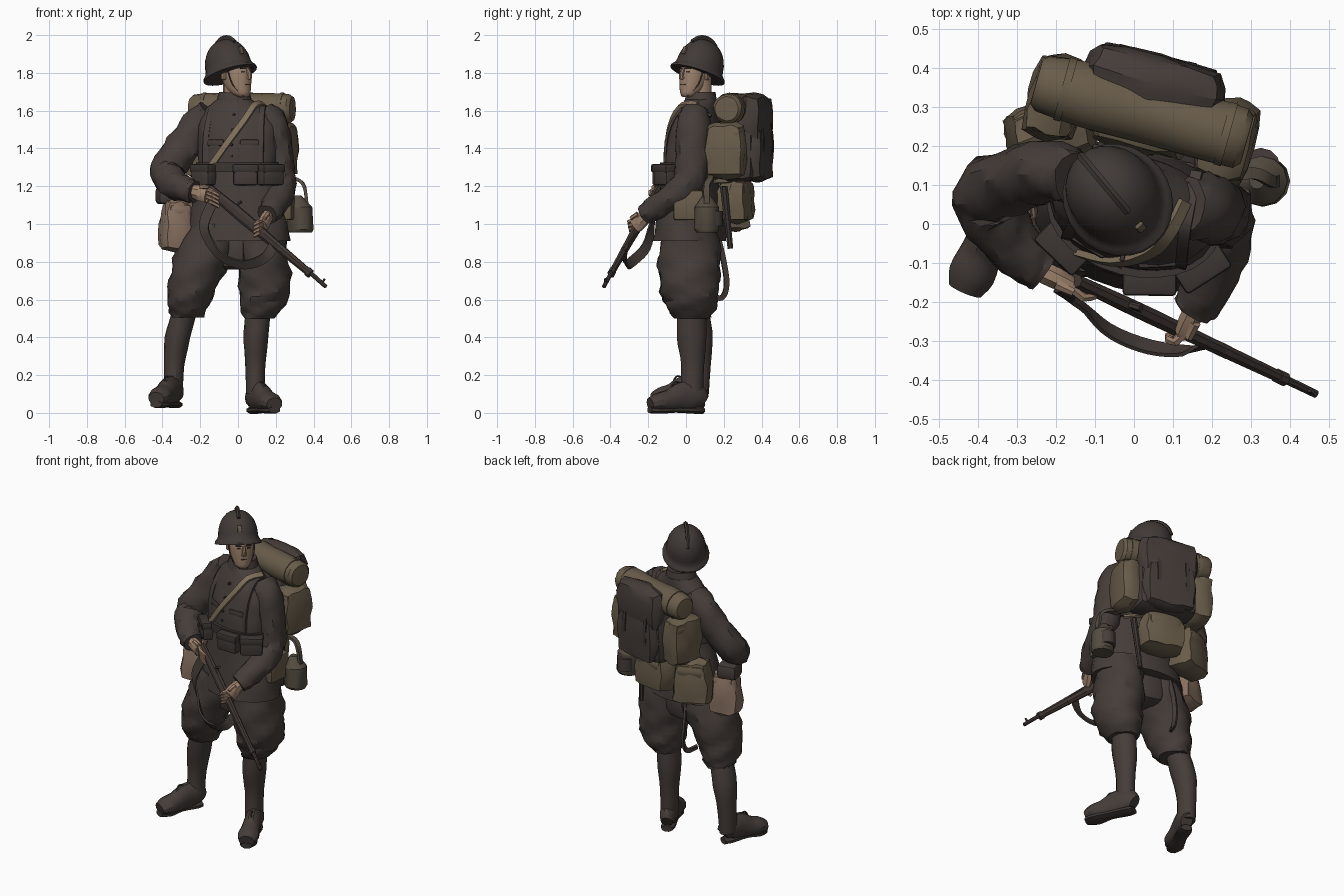
import bpy, bmesh, math, random
from mathutils import Vector as V, Matrix as M
random.seed(4)

def mat(name, r, g, b):
    m = bpy.data.materials.new(name)
    m.diffuse_color = (r, g, b, 1)
    return m

CLOTH = mat("dark_wool", .060, .046, .041)
STEEL = mat("helmet_steel", .053, .042, .038)
KHAKI = mat("khaki_canvas", .142, .109, .069)
TAN = mat("tan_webbing", .205, .155, .100)
SKIN = mat("skin", .34, .222, .150)
BAG = mat("faded_canvas", .245, .163, .117)
WOOD = mat("rifle_wood", .052, .038, .033)
DARK = mat("dark_leather", .046, .036, .032)
COVER = mat("canteen_cover", .090, .072, .052)

def finish(name, verts, faces, m, mx=None, angle=32):
    me = bpy.data.meshes.new(name)
    me.from_pydata(verts, [], faces)
    bm = bmesh.new()
    bm.from_mesh(me)
    bmesh.ops.recalc_face_normals(bm, faces=bm.faces)
    bm.to_mesh(me)
    bm.free()
    me.materials.append(m)
    o = bpy.data.objects.new(name, me)
    bpy.context.collection.objects.link(o)
    if mx:
        o.matrix_world = mx
    bpy.context.view_layer.objects.active = o
    o.select_set(True)
    bpy.ops.object.shade_smooth_by_angle(angle=math.radians(angle))
    o.select_set(False)
    return o

def spline(pts, k):
    """Catmull-Rom through points of any dimension."""
    out = []
    for i in range(len(pts) - 1):
        a, b, c, d = (pts[max(0, min(len(pts) - 1, i + j))] for j in (-1, 0, 1, 2))
        for s in range(k):
            t = s / k
            out.append([.5 * (2*q + (r-p)*t + (2*p-5*q+4*r-s4)*t*t + (3*q-p-3*r+s4)*t**3)
                        for p, q, r, s4 in zip(a, b, c, d)])
    return out + [list(pts[-1])]

def skin_rings(rings, n):
    faces = [(i*n+j, i*n+(j+1) % n, (i+1)*n+(j+1) % n, (i+1)*n+j)
             for i in range(len(rings) - 1) for j in range(n)]
    faces += [tuple(range(n)), tuple(range(len(rings)*n - n, len(rings)*n))]
    return [v for r in rings for v in r], faces

def fold(a, i, w):
    return 1 + w * (math.sin(3*a + i*1.3) + .7*math.sin(5*a - i*1.9)) + random.uniform(-w, w) * .7

def loft(name, pts, m, n=18, k=3, w=0, yaw=0, mx=None):
    """Stack of horizontal ellipses (x, y, z, rx, ry)."""
    rings = []
    for i, (x, y, z, rx, ry) in enumerate(spline(pts, k)):
        r = []
        for j in range(n):
            a = 2*math.pi*j/n
            f = fold(a, i, w) if w else 1
            u, v = rx*f*math.cos(a), ry*f*math.sin(a)
            r.append((x + u*math.cos(yaw) - v*math.sin(yaw), y + u*math.sin(yaw) + v*math.cos(yaw), z))
        rings.append(r)
    return finish(name, *skin_rings(rings, n), m, mx)

def tube(name, pts, m, n=8, k=3, w=0, ref=(0, 0, 1), mx=None):
    """Sweep (x, y, z, r_side, r_normal) along a path; ref steers the flat side."""
    p = spline(pts, k)
    rings = []
    for i, q in enumerate(p):
        t = (V(p[min(i+1, len(p)-1)][:3]) - V(p[max(i-1, 0)][:3])).normalized()
        s = t.cross(V(ref)).normalized()
        u = s.cross(t)
        r = []
        for j in range(n):
            a = 2*math.pi*(j + .5)/n
            f = fold(a, i, w) if w else 1
            r.append(V(q[:3]) + s*math.cos(a)*q[3]*f + u*math.sin(a)*q[4]*f)
        rings.append(r)
    return finish(name, *skin_rings(rings, n), m, mx)

def strap(name, path, m, width, ref, thick=.007):
    return tube(name, [(*p, width*.7, thick) for p in path], m, n=4, k=4, ref=ref)

def box(name, c, size, m, yaw=0, bev=.012, top=1, sag=0, mx=None):
    """Rounded block; top scales its upper side, sag makes it a crumpled soft bag."""
    bm = bmesh.new()
    bmesh.ops.create_cube(bm, size=1)
    if sag:
        bmesh.ops.subdivide_edges(bm, edges=bm.edges[:], cuts=3, use_grid_fill=True)
    for v in bm.verts:
        f = 1 + (top - 1)*(v.co.z + .5)
        if sag:
            round_ = v.co.normalized()*.62
            v.co = v.co.lerp(round_, .5)
        v.co = V((v.co.x*size[0]*f, v.co.y*size[1]*f, v.co.z*size[2]))
        v.co += V([random.uniform(-sag, sag) for _ in range(3)])
    if not sag and bev:
        bmesh.ops.bevel(bm, geom=bm.edges[:], offset=bev, segments=2, affect='EDGES', profile=.5)
    bm.verts.index_update()
    vs, fs = [v.co.copy() for v in bm.verts], [[v.index for v in f.verts] for f in bm.faces]
    bm.free()
    return finish(name, vs, fs, m, (mx or M.Identity(4)) @ M.Translation(c) @ M.Rotation(yaw, 4, 'Z'))

# Body frame: the torso is turned slightly
TY = -.25
BODY = M.Translation((0, .03, 0)) @ M.Rotation(TY, 4, 'Z')
def P(a, b, z):
    return tuple(BODY @ V((a, b, z)))

# Coat, collar, belt
loft("coat", [(0, .02, .91, .282, .188), (0, .02, 1.08, .252, .165), (0, .02, 1.27, .212, .14),
              (0, .03, 1.4, .218, .138), (0, .05, 1.52, .215, .125), (-.01, .065, 1.6, .175, .10),
              (-.02, .08, 1.66, .09, .085)], CLOTH, n=28, w=.014, yaw=TY)
loft("collar", [(-.02, .075, 1.59, .105, .095), (-.02, .078, 1.66, .092, .085), (-.02, .08, 1.70, .08, .077)], CLOTH, k=2)
loft("belt", [(0, .02, 1.275, .227, .153), (0, .02, 1.325, .227, .153)], DARK, n=28, k=1, yaw=TY)
for i, z in enumerate((1.58, 1.5, 1.42, 1.36)):
    box(f"coat_button_{i}", P(.0, -.138 + max(0, z-1.45)*.38, z), (.012, .02, .012), DARK, TY, .003)
for i, deg in enumerate((-40, 20, 58)):
    a = math.radians(deg)
    c = P(.238*math.sin(a), -.01 - .157*math.cos(a), 1.26)
    yaw = TY + math.atan2(math.sin(a)/.245, math.cos(a)/.165)
    box(f"ammo_pouch_{i}", c, (.13, .07, .11), CLOTH, yaw, .012)
    box(f"ammo_pouch_flap_{i}", (c[0], c[1], 1.295), (.138, .082, .045), DARK, yaw, .01)
for s in (-1, 1):
    box(f"chest_pocket_{s}", P(s*.09, -.108, 1.43), (.10, .03, .035), CLOTH, TY + s*.3, .008)
    strap(f"shoulder_strap_{s}", [P(s*.15, -.105, 1.32), P(s*.15, -.095, 1.46), P(s*.142, -.05, 1.57),
                                  P(s*.135, .02, 1.622), P(s*.13, .14, 1.57)], CLOTH, .03, P(0, -1, .7), .009)
strap("cross_strap", [P(.12, .06, 1.635), P(.1, -.03, 1.63), P(.065, -.09, 1.56), P(-.015, -.135, 1.44),
                      P(-.11, -.138, 1.31)], TAN, .032, (-.2, -1, .35), .012)

# Arms and hands
tube("right_sleeve", [(-.15, .12, 1.595, .07, .065), (-.215, .135, 1.52, .09, .08), (-.295, .115, 1.4, .094, .08),
                      (-.375, .075, 1.285, .09, .086), (-.345, -.01, 1.22, .08, .08), (-.27, -.09, 1.18, .066, .066),
                      (-.23, -.12, 1.17, .056, .056)], CLOTH, n=14, k=4, w=.05, ref=(.3, 1, .2))
tube("left_sleeve", [(.135, .05, 1.595, .07, .065), (.183, .04, 1.53, .09, .08), (.212, .035, 1.4, .09, .076),
                     (.232, .02, 1.24, .085, .072), (.225, -.05, 1.16, .074, .076), (.18, -.17, 1.08, .063, .065),
                     (.155, -.215, 1.05, .054, .056)], CLOTH, n=14, k=4, w=.05, ref=(1, .1, .1))
def hand(name, wrist, knuckle, tips):
    w, q, t = V(wrist), V(knuckle), V(tips)
    tube(name + "_palm", [(*w, .03, .035), (*w.lerp(q, .5), .03, .044), (*q, .024, .045)], SKIN, k=2, ref=(0, 0, 1))
    for i in range(4):
        o = V((0, .004*i, .03 - .02*i))
        m = (q + t)/2 + V((0, -.018, .004))
        tube(f"{name}_finger_{i}", [(*(q+o), .012, .012), (*(m+o), .012, .012), (*(t+o), .009, .009)], SKIN, n=6, k=2)
    tube(name + "_thumb", [(*(w.lerp(q, .4) + V((.01, -.02, .03))), .014, .014),
                           (*(q + V((.01, -.02, .04))), .011, .011)], SKIN, n=6, k=1)
hand("right_hand", (-.24, -.12, 1.175), (-.165, -.155, 1.155), (-.10, -.185, 1.12))
hand("left_hand", (.16, -.21, 1.045), (.13, -.272, .99), (.085, -.295, .965))

# Rifle and sling
A, B = V((-.15, -.145, 1.183)), V((.465, -.435, .668))
def R(t, up=0):
    return tuple(A.lerp(B, t) + V((.5, -.1, .75))*up)
tube("rifle_stock", [(*R(0), .018, .028), (*R(.12), .02, .03), (*R(.3), .022, .034), (*R(.55), .019, .026), (*R(.85), .016, .02)], WOOD)
tube("rifle_barrel", [(*R(.2, .022), .014, .014), (*R(.6, .012), .013, .013), (*R(1), .011, .011)], STEEL)
tube("rifle_bolt", [(*R(.2, .02), .008, .008), (*R(.22, .065), .01, .01)], STEEL, n=6, k=1, ref=(0, 1, 0))
tube("front_sight", [(*R(.965), .008, .008), (*R(.965, .032), .006, .006)], STEEL, n=6, k=1, ref=(0, 1, 0))
for t in (.6, .84):
    tube("barrel_band", [(*R(t), .019, .025), (*R(t+.03), .019, .025)], STEEL, k=1)
strap("rifle_sling", [R(.06), (-.18, -.18, 1.0), (-.135, -.21, .88), (-.06, -.275, .81), (.04, -.315, .785),
                      (.14, -.325, .82), R(.56)], CLOTH, .055, (.35, .8, .6))

# Breeches, puttees and boots
legs = {"right": ([(-.11, .02, 1.0, .13, .14), (-.185, .02, .82, .155, .165), (-.24, .01, .67, .13, .15),
                   (-.262, .02, .57, .108, .13), (-.268, .04, .505, .085, .095)],
                  [(-.285, .05, .53, .066, .075), (-.32, .065, .4, .068, .078), (-.338, .07, .25, .054, .062), (-.342, .06, .1, .05, .062)],
                  V((-.325, .085, .03)), V((-.435, -.175, .03))),
        "left": ([(.12, .02, 1.0, .13, .14), (.13, .02, .82, .135, .165), (.143, .02, .67, .138, .155),
                  (.13, .03, .57, .12, .135), (.11, .03, .50, .08, .095)],
                 [(.105, .03, .53, .066, .078), (.095, .03, .4, .066, .08), (.092, .035, .25, .053, .062), (.092, .03, .1, .05, .062)],
                 V((.075, .085, .0)), V((.195, -.195, .0)))}
for s, (thigh, calf, heel, toe) in legs.items():
    loft(s + "_breeches", thigh, CLOTH, n=18, k=4, w=.045)
    loft(s + "_puttee", calf, CLOTH, n=14, k=4, w=.01)
    def F(t, z):
        return (*heel.lerp(toe, t)[:2], heel.z + z)
    tube(s + "_boot", [(*F(-.02, .06), .036, .045), (*F(.12, .085), .05, .075), (*F(.38, .085), .05, .08),
                       (*F(.6, .065), .055, .062), (*F(.82, .055), .062, .052), (*F(.98, .045), .045, .036)], CLOTH, n=12)
    tube(s + "_sole", [(*F(-.01, .014), .034, .02), (*F(.14, .014), .044, .02), (*F(.5, .018), .04, .018),
                       (*F(.8, .014), .054, .02), (*F(.99, .016), .034, .018)], DARK, n=8)
    tube(s + "_lace", [(*F(.36, .15), .005, .005), (*F(.5, .165), .005, .005), (*F(.58, .14), .005, .005)], DARK, n=5)
box("breeches_seat", (-.03, .03, .86), (.2, .24, .2), CLOTH, TY, .05)

# Head, turned to the left
HEAD = M.Translation((-.016, .05, 0)) @ M.Rotation(math.radians(46), 4, 'Z')
loft("neck", [(-.02, .07, 1.62, .06, .068), (-.02, .07, 1.79, .058, .068)], SKIN, n=14)
loft("face", [(0, -.06, 1.672, .024, .024), (0, -.042, 1.69, .048, .054), (0, -.022, 1.73, .064, .076),
              (0, -.005, 1.79, .073, .093), (0, .005, 1.83, .073, .095), (0, .015, 1.86, .06, .08)], SKIN, n=18, mx=HEAD)
tube("nose", [(0, -.09, 1.822, .009, .01), (0, -.108, 1.79, .012, .014), (0, -.104, 1.768, .016, .012)], SKIN, k=2, ref=(0, -1, 0), mx=HEAD)
box("mouth", (0, -.095, 1.738), (.034, .009, .006), DARK, bev=0, mx=HEAD)
for s in (-1, 1):
    box(f"eye_{s}", (s*.029, -.088, 1.806), (.02, .009, .007), DARK, s*.35, 0, mx=HEAD)
    box(f"brow_{s}", (s*.03, -.09, 1.824), (.034, .009, .007), DARK, s*.35, 0, mx=HEAD)
    box(f"ear_{s}", (s*.075, .012, 1.79), (.016, .036, .055), SKIN, s*.3, .007, mx=HEAD)
    strap(f"chin_strap_{s}", [HEAD @ V(q) for q in ((s*.076, -.015, 1.83), (s*.067, -.045, 1.74), (s*.02, -.083, 1.676))],
          DARK, .006, HEAD.to_3x3() @ V((s, -.5, 0)), .004)

# Crested helmet, tipped back
HELM = M.Translation((-.042, .062, 1.794)) @ M.Rotation(math.radians(40), 4, 'Z') @ M.Rotation(math.radians(-21), 4, 'X')
loft("helmet", [(0, 0, -.006, .136, .158), (0, 0, .006, .135, .157), (0, 0, .03, .118, .136), (0, 0, .08, .112, .129),
                (0, 0, .13, .094, .107), (0, 0, .168, .062, .072), (0, 0, .184, .028, .034), (0, 0, .188, .004, .004)],
     STEEL, n=24, k=2, mx=HELM)
arc = [(0, .118*math.sin(a), .07 + .126*math.cos(a)) for a in (-.95, -.5, 0, .5, 1.0)]
tube("helmet_crest", [(*p, .012, .016) for p in arc], STEEL, n=6, ref=(0, 0, 1), mx=HELM)
box("helmet_badge", (0, -.131, .085), (.024, .012, .042), KHAKI, 0, .004, mx=HELM)

# Backpack with blanket roll and side bags
box("backpack", P(-.03, .275, 1.41), (.38, .2, .37), CLOTH, TY, .055, .95)
box("backpack_flap", P(-.03, .335, 1.56), (.34, .13, .24), CLOTH, TY, sag=.006)
box("backpack_pocket", P(-.03, .35, 1.37), (.31, .11, .27), CLOTH, TY, sag=.006)
roll = [V((-.25, .365, 1.61)), V((.29, .215, 1.61))]
tube("blanket_roll", [(*roll[0].lerp(roll[1], t), r, r) for t, r in ((0, .05), (.03, .074), (.25, .085), (.5, .08), (.75, .083), (.97, .078), (1, .052))],
     KHAKI, n=14, k=2, w=.02)
for i, t in enumerate((.12, .88)):
    tube(f"roll_strap_{i}", [(*roll[0].lerp(roll[1], t), .085, .085), (*roll[0].lerp(roll[1], t+.035), .085, .085)], KHAKI, n=14, k=1)
for i, a in enumerate((-.13, .05)):
    strap(f"pack_strap_{i}", [P(a, .34, 1.67), P(a, .375, 1.64), P(a, .396, 1.53), P(a, .402, 1.38), P(a, .37, 1.24)], DARK, .024, P(0, 1, .3), .008)
for s, a in (("left", .185), ("right", -.265)):
    box(s + "_side_pouch", P(a, .235, 1.39), (.13, .2, .28), KHAKI, TY, sag=.007)
    box(s + "_side_pouch_flap", P(a, .235, 1.48), (.125, .19, .07), KHAKI, TY, .025)

# Haversacks, canteen and hanging gear
box("rear_haversack", (.02, .265, 1.125), (.26, .16, .22), KHAKI, TY, top=.9, sag=.007)
box("rear_haversack_flap", (.02, .27, 1.185), (.21, .15, .08), KHAKI, TY, .03)
box("hip_haversack", (-.215, .235, 1.1), (.23, .17, .26), KHAKI, .35, top=.8, sag=.008)
box("hip_haversack_flap", (-.215, .24, 1.175), (.175, .145, .08), KHAKI, .35, .03)
strap("haversack_band", [P(.17, .17, 1.225), P(0, .265, 1.23), P(-.15, .25, 1.225), P(-.3, .12, 1.2)], TAN, .02, (0, 1, .3), .01)
box("right_bag", (-.325, .06, .995), (.185, .18, .26), BAG, .3, top=.68, sag=.008)
box("right_bag_flap", (-.32, .06, 1.07), (.125, .14, .07), BAG, .3, .025)
box("coat_flap", (-.37, .09, 1.15), (.12, .12, .09), CLOTH, .2, .02)
box("left_pouch", (.258, .015, 1.1), (.07, .16, .16), KHAKI, -.1, .015)
loft("canteen", [(.33, .11, .955, .062, .055), (.33, .11, .97, .07, .066), (.325, .11, 1.09, .068, .064), (.32, .11, 1.125, .04, .04), (.315, .11, 1.15, .02, .02)], COVER, n=12, k=1)
loft("canteen_cup", [(.325, .145, .99, .05, .05), (.325, .145, 1.07, .05, .05)], CLOTH, n=12, k=1)
strap("canteen_strap", [(.365, .11, 1.1), (.35, .11, 1.2), (.305, .13, 1.24), (.22, .12, 1.26)], COVER, .03, (.6, 0, .8), .012)
tube("scabbard", [(.17, .2, 1.2, .018, .022), (.15, .235, .87, .012, .016)], DARK, k=1, ref=(0, 1, 0))
strap("hanging_strap", [(-.12, .17, .93), (-.13, .2, .8), (-.13, .215, .68), (-.14, .19, .61), (-.17, .13, .62)], CLOTH, .028, (1, .3, 0), .01)
